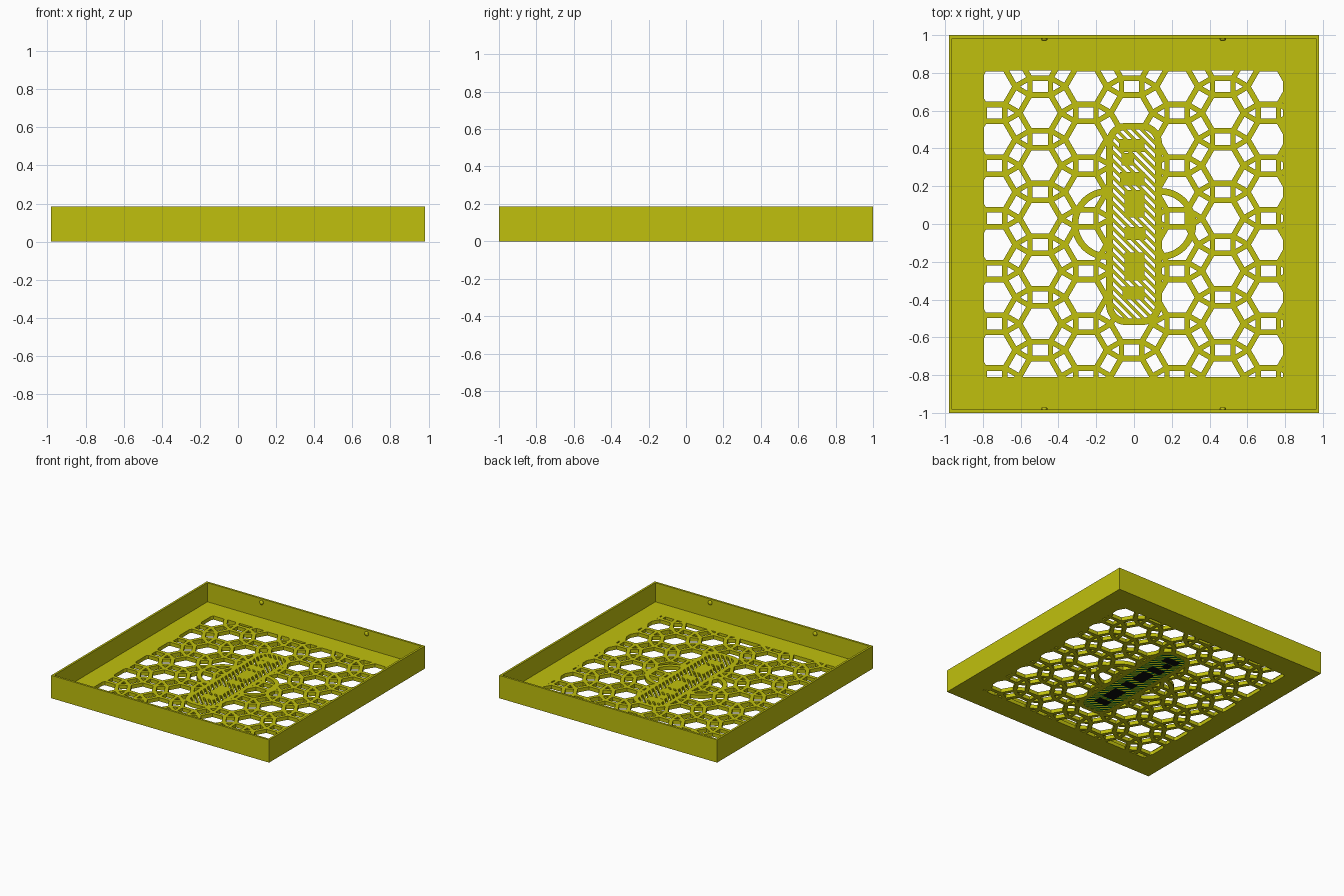
import bpy, bmesh, math
from mathutils import Vector

if "Cube" in bpy.data.objects:
    bpy.data.objects.remove(bpy.data.objects["Cube"])

FLOOR = 0.03                 # floor thickness
HEIGHT = 0.185               # wall height
PITCH = 0.279                # lattice spacing


def material(name, rgb):
    m = bpy.data.materials.new(name)
    m.diffuse_color = (*rgb, 1)
    m.use_nodes = True
    m.node_tree.nodes["Principled BSDF"].inputs["Base Color"].default_value = m.diffuse_color
    return m


OLIVE = material("olive_yellow", (0.53, 0.53, 0.004))
GREEN = material("green", (0.0, 0.35, 0.05))
BLACK = material("black", (0.004, 0.004, 0.004))


def prism(name, outlines, z0, z1, under=None):
    """Extruded flat shape; inner outlines become holes."""
    cu = bpy.data.curves.new(name, 'CURVE')
    cu.dimensions, cu.fill_mode = '2D', 'BOTH'
    cu.extrude = (z1 - z0) / 2
    for pts in outlines:
        sp = cu.splines.new('POLY')
        sp.points.add(len(pts) - 1)
        for p, q in zip(sp.points, pts):
            p.co = (q[0], q[1], 0, 1)
        sp.use_cyclic_u = True
    tmp = bpy.data.objects.new(name + "_tmp", cu)
    bpy.context.collection.objects.link(tmp)
    dg = bpy.context.evaluated_depsgraph_get()
    me = bpy.data.meshes.new_from_object(tmp.evaluated_get(dg))
    bpy.data.objects.remove(tmp)
    bm = bmesh.new()
    bm.from_mesh(me)
    bmesh.ops.remove_doubles(bm, verts=bm.verts, dist=1e-5)
    bmesh.ops.translate(bm, verts=bm.verts, vec=(0, 0, (z0 + z1) / 2))
    bmesh.ops.recalc_face_normals(bm, faces=bm.faces)
    me.materials.clear()
    me.materials.append(OLIVE)
    if under:
        me.materials.append(under)
    for f in bm.faces:
        f.smooth = False
        f.material_index = 1 if under and f.normal.z < -0.5 else 0
    bm.to_mesh(me)
    bm.free()
    ob = bpy.data.objects.new(name, me)
    bpy.context.collection.objects.link(ob)
    return ob


def rect(x0, y0, x1, y1):
    return [(x0, y0), (x1, y0), (x1, y1), (x0, y1)]


def ngon(c, r, n, start):
    return [(c[0] + r * math.cos(start + 2 * math.pi * i / n),
             c[1] + r * math.sin(start + 2 * math.pi * i / n)) for i in range(n)]


def rounded(hx, hy, r, seg=8):
    pts = []
    for k, (sx, sy) in enumerate([(1, 1), (-1, 1), (-1, -1), (1, -1)]):
        for i in range(seg + 1):
            a = math.pi / 2 * (k + i / seg)
            pts.append((sx * (hx - r) + r * math.cos(a), sy * (hy - r) + r * math.sin(a)))
    return pts


def clip(poly, window):
    """Clip a polygon to a convex counter-clockwise window."""
    for (ax, ay), (bx, by) in zip(window, window[1:] + window[:1]):
        def side(p):
            return (bx - ax) * (p[1] - ay) - (by - ay) * (p[0] - ax)
        out = []
        for p, q in zip(poly, poly[1:] + poly[:1]):
            sp, sq = side(p), side(q)
            if sp >= 0:
                out.append(p)
            if (sp >= 0) != (sq >= 0):
                t = sp / (sp - sq)
                out.append((p[0] + t * (q[0] - p[0]), p[1] + t * (q[1] - p[1])))
        poly = out
        if not poly:
            break
    return poly


def area(p):
    return abs(sum(a[0] * b[1] - b[0] * a[1] for a, b in zip(p, p[1:] + p[:1]))) / 2


# Lattice openings: hexagons, rectangles between them, triangles at the corners
holes = []
for k in range(-1, 9):
    for j in range(-5, 6):
        c = Vector((-0.738 + k * PITCH * 0.866, 0.03 + (j + (0.5 if k % 2 == 0 else 0)) * PITCH))
        holes.append(ngon(c, 0.080 / math.cos(math.pi / 6), 6, 0))
        for deg in (30, 90, 150):
            d = Vector((math.cos(math.radians(deg)), math.sin(math.radians(deg))))
            n = Vector((-d.y, d.x))
            m = c + d * PITCH / 2
            holes.append([tuple(m + d * u * 0.030 + n * v * 0.040)
                          for u, v in ((-1, -1), (1, -1), (1, 1), (-1, 1))])
        for s in (1, -1):
            t = c + Vector((s * PITCH / math.sqrt(3), 0))
            holes.append(ngon(t, 0.026, 3, math.pi if s > 0 else 0))
window = rect(-0.795, -0.81, 0.79, 0.812)
holes = [clip(h, window) for h in holes]
holes = [h for h in holes if len(h) > 2 and area(h) > 1e-5]

# Floor with the lattice, cleared where the central plaque sits
floor = prism("lattice_floor", [rect(-0.963, -0.983, 0.963, 0.983)] + holes, 0, FLOOR)
cutter = prism("plaque_cutter", [rounded(0.135, 0.52, 0.09)], -0.05, 0.1)
mod = floor.modifiers.new("plaque_opening", 'BOOLEAN')
mod.operation, mod.solver, mod.object = 'DIFFERENCE', 'EXACT', cutter
bpy.context.view_layer.objects.active = floor
bpy.ops.object.modifier_apply(modifier=mod.name)
bpy.data.objects.remove(cutter)

# Rim walls
prism("rim_wall", [rect(-0.98, -1, 0.98, 1), rect(-0.963, -0.983, 0.963, 0.983)], 0, HEIGHT)

# Plaque frame
inner = rounded(0.112, 0.50, 0.075)
prism("plaque_frame", [rounded(0.148, 0.535, 0.105), inner], 0, FLOOR)

# Side loops
for s, name in ((1, "right_loop"), (-1, "left_loop")):
    arc = [math.pi * (i / 24 - 0.5) for i in range(25)]
    pts = [(s * (0.14 + 0.19 * math.cos(a)), 0.19 * math.sin(a)) for a in arc]
    pts += [(s * (0.14 + 0.155 * math.cos(a)), 0.155 * math.sin(a)) for a in reversed(arc)]
    prism(name, [pts], 0, FLOOR)

# Diagonal plaque slats, green underneath
slats = []
for i in range(-15, 16):
    y = i * 0.045
    bar = [(-0.2, y + 0.2 - 0.012), (0.2, y - 0.2 - 0.012), (0.2, y - 0.2 + 0.012), (-0.2, y + 0.2 + 0.012)]
    bar = clip(bar, inner)
    if len(bar) > 2 and area(bar) > 1e-5:
        slats.append(bar)
prism("plaque_slats", slats, 0.001, FLOOR, GREEN)

# Plain pads on the slats, black underneath
pads = [(-0.08, 0.38, 0.055, 0.45), (-0.065, 0.31, 0.0, 0.375), (-0.075, 0.205, 0.055, 0.275),
        (-0.05, 0.035, 0.055, 0.18), (-0.05, -0.085, 0.06, -0.015), (-0.05, -0.30, 0.055, -0.15),
        (-0.06, -0.40, 0.055, -0.33)]
prism("plaque_pads", [rect(*p) for p in pads], 0, FLOOR, BLACK)

# Snap bumps on the front and back walls
for sy, side in ((-1, "front"), (1, "back")):
    for x, end in ((-0.475, "left"), (0.47, "right")):
        bpy.ops.mesh.primitive_uv_sphere_add(segments=12, ring_count=8, radius=0.018,
                                             location=(x, sy * 0.981, 0.155))
        bump = bpy.context.object
        bump.name = f"{side}_{end}_bump"
        bump.scale = (1, 0.75, 1)
        bump.data.materials.append(OLIVE)
